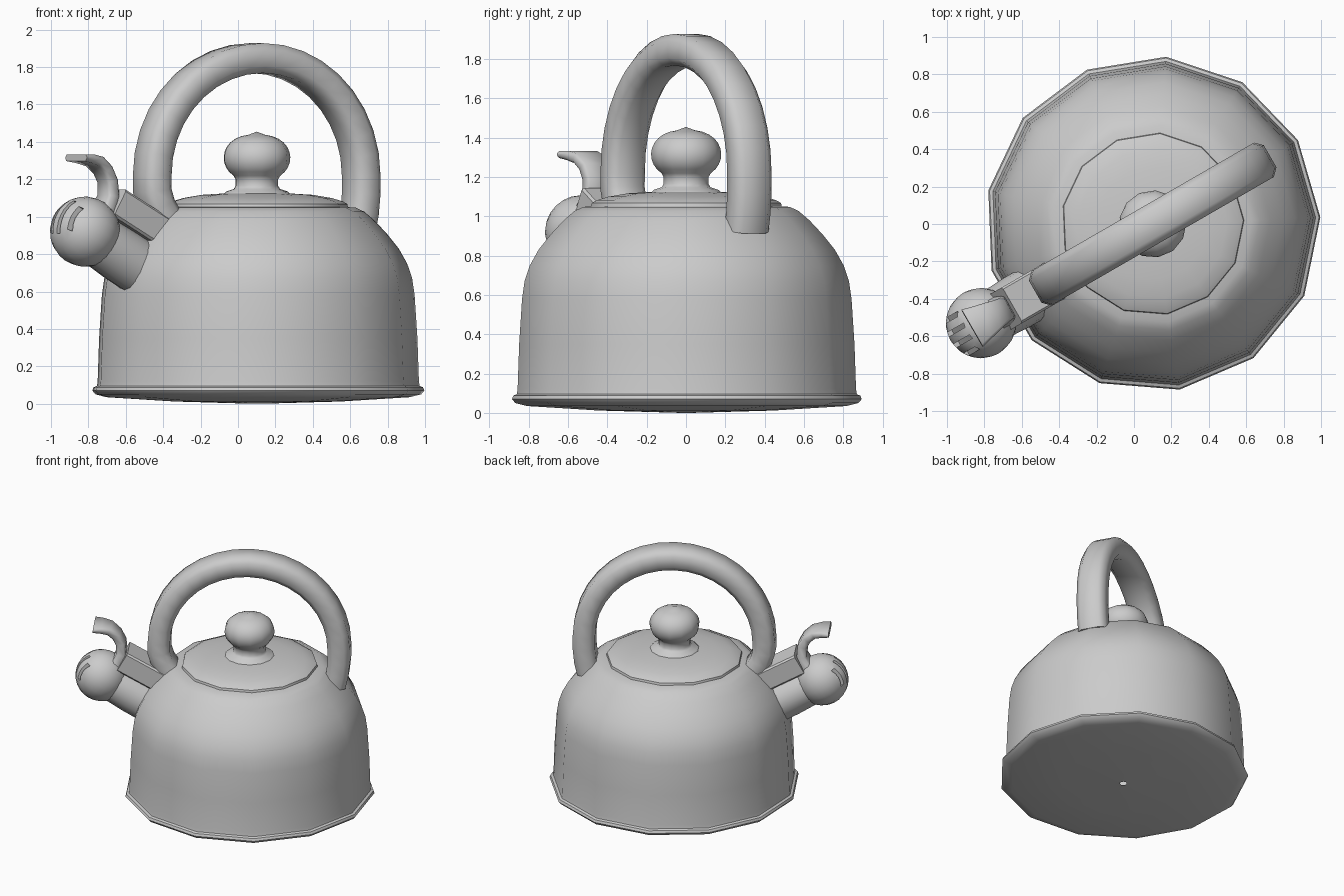
import bpy, bmesh, math
from mathutils import Matrix, Vector

if "Cube" in bpy.data.objects:
    bpy.data.objects.remove(bpy.data.objects["Cube"])

# Kettle frame: local x runs along the handle, turned 30 degrees about z
FRAME = Matrix.Translation((0.1, 0, 0)) @ Matrix.Rotation(math.radians(30), 4, 'Z')
SIDES = 13


def finish(name, bm, angle=40):
    bmesh.ops.recalc_face_normals(bm, faces=bm.faces)
    me = bpy.data.meshes.new(name)
    bm.to_mesh(me)
    bm.free()
    for p in me.polygons:
        p.use_smooth = True
    me.set_sharp_from_angle(angle=math.radians(angle))
    ob = bpy.data.objects.new(name, me)
    bpy.context.collection.objects.link(ob)
    ob.matrix_world = FRAME
    return ob


def lathe(name, profile, sides=SIDES, angle=40, matrix=None):
    bm = bmesh.new()
    vs = [bm.verts.new((r, 0, z)) for r, z in profile]
    es = [bm.edges.new(e) for e in zip(vs, vs[1:])]
    bmesh.ops.spin(bm, geom=vs + es, cent=(0, 0, 0), axis=(0, 0, 1),
                   angle=math.tau, steps=sides, use_duplicate=False)
    bmesh.ops.remove_doubles(bm, verts=bm.verts, dist=0.0005)
    if matrix:
        bm.transform(matrix)
    return finish(name, bm, angle)


def sweep(name, path, sizes, chamfer, angle=50):
    """Chamfered-rectangle bar along (x, z) path; sizes = (half thickness, half width)."""
    bm = bmesh.new()
    rings = []
    for i, (x, z) in enumerate(path):
        a, b = path[max(i - 1, 0)], path[min(i + 1, len(path) - 1)]
        t = Vector((b[0] - a[0], 0, b[1] - a[1])).normalized()
        n = Vector((-t.z, 0, t.x))
        h, w = sizes[i]
        c = chamfer
        sec = [(h, w - c), (h - c, w), (c - h, w), (-h, w - c),
               (-h, c - w), (c - h, -w), (h - c, -w), (h, c - w)]
        rings.append([bm.verts.new(Vector((x, 0, z)) + n * p + Vector((0, q, 0)))
                      for p, q in sec])
    for r, s in zip(rings, rings[1:]):
        for k in range(8):
            j = (k + 1) % 8
            bm.faces.new((r[k], r[j], s[j], s[k]))
    bm.faces.new(rings[0])
    bm.faces.new(rings[-1])
    return finish(name, bm, angle)


# Body with flared bottom rim and the tiny hole under the base
lathe("body", [(0.025, 0.0), (0.45, 0.012), (0.82, 0.035), (0.88, 0.05), (0.897, 0.07),
               (0.89, 0.088), (0.872, 0.095), (0.868, 0.12), (0.86, 0.35), (0.845, 0.58),
               (0.832, 0.67), (0.805, 0.75), (0.76, 0.83), (0.70, 0.905), (0.63, 0.98),
               (0.575, 1.027), (0.53, 1.048), (0.44, 1.055)])

# Lid
lathe("lid", [(0.49, 1.045), (0.485, 1.068), (0.46, 1.082), (0.40, 1.10), (0.30, 1.117),
              (0.15, 1.126), (0, 1.13)])

# Knob with flared foot
ball = [(0.18 * math.cos(a) ** 0.8, 1.315 + 0.125 * math.sin(a))
        for a in (math.radians(d) for d in range(-50, 81, 13))]
lathe("lid_knob", [(0.18, 1.12), (0.165, 1.135), (0.125, 1.148), (0.115, 1.165),
                   (0.115, 1.20)] + ball + [(0, 1.455)], angle=60)

# Arched handle
arc = [(0.645 * math.cos(a), 1.22 + 0.628 * math.sin(a))
       for a in (math.pi * k / 18 for k in range(19))]
path = [(0.615, 0.93), (0.635, 1.02), (0.645, 1.12)] + arc + \
       [(-0.645, 1.14), (-0.62, 1.06), (-0.57, 0.98)]
sweep("handle", path, [(0.08, 0.106)] * len(path), 0.038)

# Spout, tilted 30 degrees up
BALL = Vector((-1.06, 0, 0.92))
TILT = Matrix.Translation(BALL) @ Matrix.Rotation(math.radians(-60), 4, 'Y')
lathe("spout", [(0, -0.42), (0.148, -0.42), (0.148, -0.26), (0.14, -0.08), (0, -0.08)],
      sides=16, matrix=TILT)

# Whistle ball with slots cut in its outer end
bm = bmesh.new()
bmesh.ops.create_uvsphere(bm, u_segments=20, v_segments=14, radius=0.188)
bm.transform(TILT)
whistle = finish("whistle_cap", bm)
bm = bmesh.new()
for y in (-0.105, -0.035, 0.035, 0.105):
    length = 0.20 if abs(y) < 0.1 else 0.14
    bmesh.ops.create_cube(bm, size=1, matrix=TILT @ Matrix.Translation((0, y, 0.18))
                          @ Matrix.Diagonal((length, 0.024, 0.12, 1)))
cutter = finish("slot_cutter", bm)
cutter.hide_render = True
mod = whistle.modifiers.new("slots", 'BOOLEAN')
mod.operation = 'DIFFERENCE'
mod.solver = 'EXACT'
mod.object = cutter
bpy.context.view_layer.update()
cut = bpy.data.meshes.new_from_object(
    whistle.evaluated_get(bpy.context.evaluated_depsgraph_get()))
whistle.modifiers.clear()
whistle.data = cut
cut.set_sharp_from_angle(angle=math.radians(40))
bpy.data.objects.remove(cutter)

# Bracket joining the handle foot to the spout
sweep("spout_bracket", [(-0.60, 0.905), (-0.905, 1.075)], [(0.08, 0.11)] * 2, 0.012, 30)

# Curled thumb lever on the whistle, flaring to the tip
path = [(-1.00, 0.98), (-0.945, 1.04), (-0.915, 1.11), (-0.92, 1.19), (-0.95, 1.25),
        (-1.00, 1.295), (-1.06, 1.31), (-1.115, 1.315)]
widths = [0.10, 0.085, 0.07, 0.065, 0.07, 0.085, 0.10, 0.115]
thick = [0.04, 0.04, 0.036, 0.034, 0.032, 0.028, 0.024, 0.018]
sweep("thumb_lever", path, list(zip(thick, widths)), 0.014)
